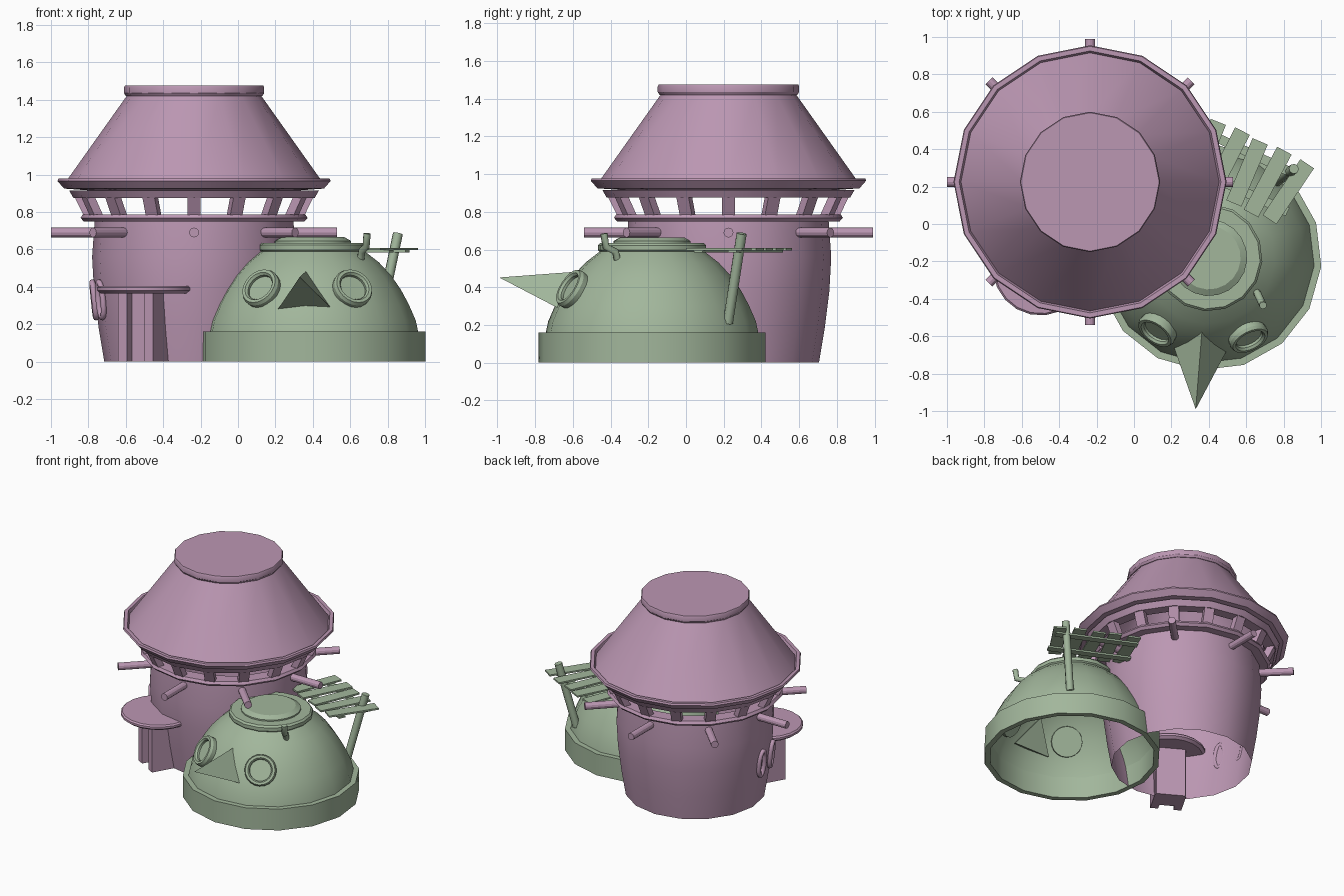
import bpy, bmesh, math
from math import sin, cos, pi, radians
from mathutils import Vector, Matrix

if "Cube" in bpy.data.objects:
    bpy.data.objects.remove(bpy.data.objects["Cube"], do_unlink=True)


def material(name, colour):
    m = bpy.data.materials.new(name)
    m.use_nodes = True
    m.diffuse_color = colour
    m.node_tree.nodes["Principled BSDF"].inputs["Base Color"].default_value = colour
    return m


PINK = material("dusty pink", (0.50, 0.31, 0.45, 1))
GREEN = material("sage green", (0.36, 0.47, 0.33, 1))


def finish(name, bm, mat, matrix=Matrix(), smooth=True):
    bmesh.ops.remove_doubles(bm, verts=bm.verts, dist=1e-5)
    bmesh.ops.recalc_face_normals(bm, faces=bm.faces)
    me = bpy.data.meshes.new(name)
    bm.to_mesh(me)
    bm.free()
    me.materials.append(mat)
    ob = bpy.data.objects.new(name, me)
    bpy.context.collection.objects.link(ob)
    ob.matrix_world = matrix
    if smooth:
        bpy.ops.object.select_all(action="DESELECT")
        ob.select_set(True)
        bpy.context.view_layer.objects.active = ob
        bpy.ops.object.shade_smooth_by_angle(angle=radians(28))
    return ob


def lathe(name, profile, mat, matrix, sides=16, closed=False):
    """Spin (radius, height) points around local z."""
    bm = bmesh.new()
    rings = [[bm.verts.new((r * cos(2 * pi * i / sides), r * sin(2 * pi * i / sides), z))
              for i in range(sides)] for r, z in profile]
    pairs = list(zip(rings, rings[1:])) + ([(rings[-1], rings[0])] if closed else [])
    for a, b in pairs:
        for i in range(sides):
            j = (i + 1) % sides
            bm.faces.new((a[i], a[j], b[j], b[i]))
    bmesh.ops.dissolve_degenerate(bm, dist=1e-6, edges=bm.edges)
    return finish(name, bm, mat, matrix)


def box(name, size, mat, matrix):
    bm = bmesh.new()
    bmesh.ops.create_cube(bm, size=1, matrix=Matrix.Diagonal((*size, 1)))
    return finish(name, bm, mat, matrix, smooth=False)


def pipe(name, points, radius, mat, closed=False, matrix=Matrix()):
    cu = bpy.data.curves.new(name, "CURVE")
    cu.dimensions = "3D"
    cu.bevel_depth, cu.bevel_resolution = radius, 2
    cu.use_fill_caps = True
    sp = cu.splines.new("POLY")
    sp.points.add(len(points) - 1)
    for p, co in zip(sp.points, points):
        p.co = (*co, 1)
    sp.use_cyclic_u = closed
    cu.materials.append(mat)
    ob = bpy.data.objects.new(name, cu)
    ob.matrix_world = matrix
    bpy.context.collection.objects.link(ob)


def spin(angle):
    return Matrix.Rotation(radians(angle), 4, "Z")


# ---- Tower ----
tower = Matrix.Translation((-0.235, 0.225, 0))
lathe("tower_wall", [(.48, 0), (.51, .18), (.535, .38), (.545, .56), (.53, .77)], PINK, tower)
lathe("lower_ring", [(.50, .75), (.59, .75), (.607, .768), (.595, .787), (.50, .787)],
      PINK, tower, closed=True)
lathe("upper_ring", [(.57, .875), (.645, .875), (.668, .915), (.57, .915)],
      PINK, tower, closed=True)
lathe("roof_brim", [(.56, .915), (.695, .925), (.73, .965), (.725, .978), (.70, .978), (.69, .955)],
      PINK, tower, closed=True)
lathe("roof_cone", [(.69, .955), (.36, 1.42)], PINK, tower)
lathe("roof_cap", [(0, 1.42), (.365, 1.42), (.375, 1.435), (.375, 1.465), (.37, 1.475), (0, 1.475)],
      PINK, tower)

# Leaning gallery posts
for i in range(16):
    lean = Matrix.Translation((.59, 0, .832)) @ Matrix.Rotation(radians(26), 4, "Y")
    box(f"gallery_post_{i + 1}", (.045, .07, .13), PINK, tower @ spin(i * 22.5) @ lean)

# Beam ends
for i in range(8):
    peg = Matrix.Translation((.48, 0, .69)) @ Matrix.Rotation(pi / 2, 4, "Y")
    lathe(f"beam_end_{i + 1}", [(0, 0), (.026, 0), (.026, .285), (0, .285)], PINK,
          tower @ spin(i * 45) @ peg, sides=12)

# Doorway: local x points out of the tower
door = tower @ spin(240)
lathe("door_canopy", [(0, .365), (.235, .365), (.255, .38), (.255, .395), (.245, .405), (0, .405)],
      PINK, door @ Matrix.Translation((.53, 0, 0)), sides=20)
box("door_panel", (.15, .20, .37), PINK, door @ Matrix.Translation((.50, 0, .185)))
for side in (-1, 1):
    box("door_post", (.19, .055, .37), PINK, door @ Matrix.Translation((.531, side * .08, .185)))

# Oval window frames
oval = []
for i in range(16):
    a = 2 * pi * i / 16
    oval.append((0, .035 * cos(a), .085 * sin(a) + (.01 if sin(a) > 0 else -.01)))
for angle in (183, 201):
    tilt = Matrix.Translation((.535, 0, .33)) @ Matrix.Rotation(radians(6), 4, "Y")
    pipe("window_frame", oval, .016, PINK, True, tower @ spin(angle) @ tilt)

# ---- Dome hut: local -y is its face ----
hut = Matrix.Translation((0.40, -0.18, 0)) @ spin(-4.5)
lathe("dome_base", [(.565, 0), (.603, 0), (.603, .16), (.565, .16)], GREEN, hut, closed=True)
lathe("dome_shell", [(.567, .15), (.552, .22), (.515, .305), (.472, .385), (.42, .46),
                     (.355, .53), (.275, .592)], GREEN, hut)
lathe("dome_collar", [(0, .585), (.275, .585), (.287, .597), (.287, .622), (.275, .635), (0, .635)],
      GREEN, hut)
lathe("dome_lid", [(.205, .63), (.205, .645), (.17, .665), (0, .665)], GREEN, hut, sides=20)

# Round goggle windows
for name, angle in (("right_eye", -121), ("left_eye", -59)):
    aim = Matrix.Translation((.465, 0, .385)) @ Matrix.Rotation(radians(60), 4, "Y")
    lathe(name, [(0, -.03), (.105, -.03), (.11, .02), (.102, .038), (.085, .038), (.075, .025),
                 (.075, .01), (0, .01)], GREEN, hut @ spin(angle) @ aim, sides=20)

# Pointed beak
bm = bmesh.new()
top, low_right, low_left, tip = [bm.verts.new(p) for p in (
    (.365, -.55, .485), (.21, -.65, .275), (.51, -.65, .275), (.33, -.99, .452))]
for face in ((top, low_right, low_left), (top, tip, low_right),
             (top, low_left, tip), (low_right, tip, low_left)):
    bm.faces.new(face)
finish("beak", bm, GREEN, smooth=False)

# Bent chimney and platform pole
pipe("chimney_pipe", [(.65, -.355, .51), (.662, -.375, .59), (.685, -.425, .615),
                      (.69, -.435, .685)], .02, GREEN)
pipe("platform_pole", [(.755, .222, .21), (.855, .295, .685)], .027, GREEN)

# Plank platform
deck = Matrix.Translation((.60, .30, .597)) @ spin(-25)
for i, turn in enumerate((3, -2, 2, -3, -9)):
    place = Matrix.Translation((-.23 + i * .122, -.02, .005)) @ spin(turn)
    box(f"plank_{i + 1}", (.088, .36 + .02 * (i % 2), .012), GREEN, deck @ place)
for v in (-.12, .08):
    box("platform_rail", (.58, .05, .012), GREEN, deck @ Matrix.Translation((.01, v, -.007)))
